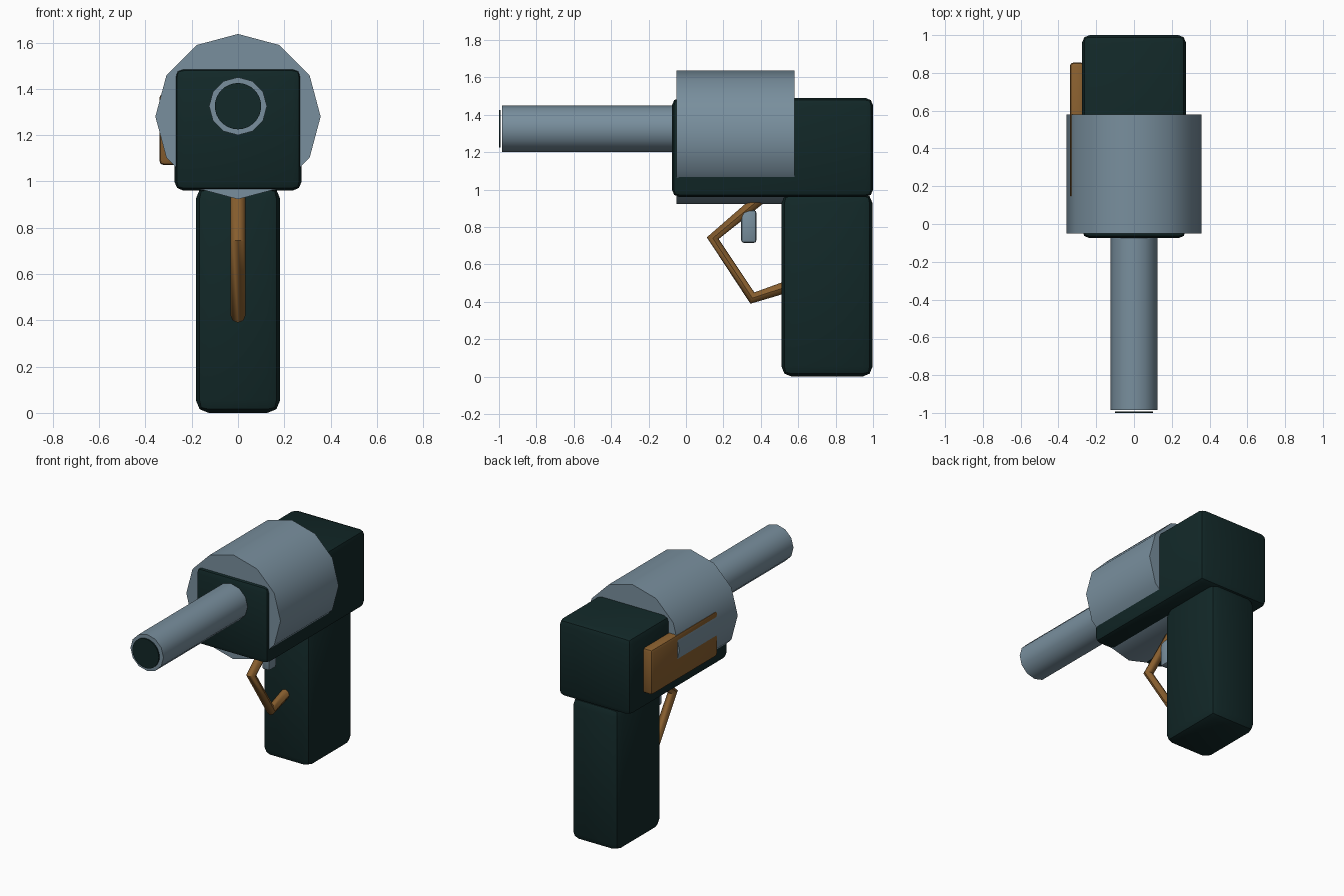
import bpy, math

if "Cube" in bpy.data.objects:
    bpy.data.objects.remove(bpy.data.objects["Cube"])


def material(name, rgb):
    m = bpy.data.materials.new(name)
    m.diffuse_color = (*rgb, 1)
    m.use_nodes = True
    m.node_tree.nodes["Principled BSDF"].inputs["Base Color"].default_value = m.diffuse_color
    return m


DARK = material("dark_green", (0.006, 0.021, 0.021))
STEEL = material("blue_grey", (0.19, 0.275, 0.34))
BRASS = material("brown", (0.25, 0.115, 0.028))


def finish(obj, name, mat):
    obj.name = name
    obj.data.materials.append(mat)
    bpy.ops.object.select_all(action='DESELECT')
    obj.select_set(True)
    bpy.context.view_layer.objects.active = obj


def box(name, lo, hi, mat, bevel, segments=2):
    bpy.ops.mesh.primitive_cube_add(size=1, location=[(a + b) / 2 for a, b in zip(lo, hi)])
    o = bpy.context.object
    o.scale = [b - a for a, b in zip(lo, hi)]
    bpy.ops.object.transform_apply(location=False, rotation=False, scale=True)
    finish(o, name, mat)
    mod = o.modifiers.new("bevel", 'BEVEL')
    mod.width = bevel
    mod.segments = segments
    bpy.ops.object.modifier_apply(modifier=mod.name)
    bpy.ops.object.shade_smooth_by_angle(angle=math.radians(35))


def rod(name, z, radius, y0, y1, sides, mat):
    # cylinder along y
    bpy.ops.mesh.primitive_cylinder_add(vertices=sides, radius=radius, depth=y1 - y0,
                                        location=(0, (y0 + y1) / 2, z),
                                        rotation=(math.pi / 2, 0, 0))
    finish(bpy.context.object, name, mat)
    bpy.ops.object.shade_smooth_by_angle(angle=math.radians(35))


# frame and grip
box("frame", (-0.275, -0.075, 0.96), (0.275, 1.0, 1.49), DARK, 0.04)
box("grip", (-0.182, 0.51, 0.0), (0.182, 0.998, 0.98), DARK, 0.055)

# drum, barrel and bore
rod("drum", 1.28, 0.357, -0.05, 0.58, 12, STEEL)
rod("barrel", 1.325, 0.125, -0.985, 0.0, 12, STEEL)
rod("bore", 1.325, 0.1, -1.0, -0.992, 32, DARK)

# side plate on the left only
box("side_plate", (-0.34, 0.135, 1.07), (-0.26, 0.855, 1.38), BRASS, 0.02)

# trigger
box("trigger", (-0.03, 0.295, 0.715), (0.03, 0.377, 0.89), STEEL, 0.015)

# trigger guard swept along a bent path
curve = bpy.data.curves.new("trigger_guard", 'CURVE')
curve.dimensions = '3D'
curve.bevel_depth = 0.032
curve.bevel_resolution = 2
curve.use_fill_caps = True
path = [(0.43, 0.98), (0.143, 0.74), (0.355, 0.42), (0.56, 0.487)]
spline = curve.splines.new('POLY')
spline.points.add(len(path) - 1)
for p, (y, z) in zip(spline.points, path):
    p.co = (0, y, z, 1)
guard = bpy.data.objects.new("trigger_guard", curve)
bpy.context.collection.objects.link(guard)
finish(guard, "trigger_guard", BRASS)
bpy.ops.object.convert(target='MESH')
bpy.ops.object.shade_smooth_by_angle(angle=math.radians(46))
